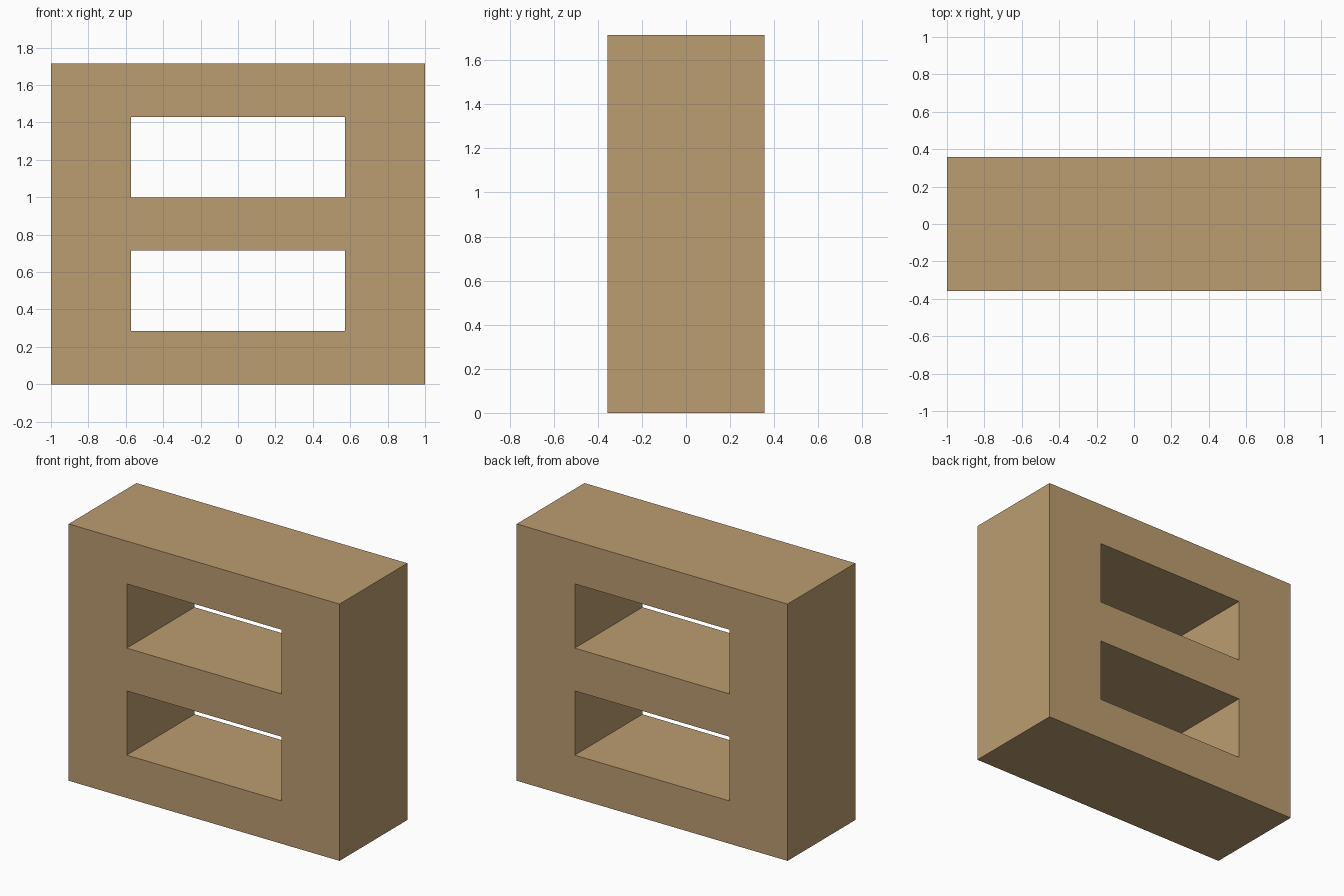
import bpy
import bmesh

cube = bpy.data.objects.get("Cube")
if cube:
    bpy.data.objects.remove(cube, do_unlink=True)

# Proportions follow a module of one seventh of a unit
U = 1 / 7
XS = [-7 * U, -4 * U, 4 * U, 7 * U]
ZS = [0, 2 * U, 5 * U, 7 * U, 10 * U, 12 * U]
DEPTH = 5 * U
OPENINGS = {(1, 1), (1, 3)}  # (column, row) cells left open

tan = bpy.data.materials.new("tan")
tan.use_nodes = True
colour = (0.503, 0.337, 0.165, 1)
tan.diffuse_color = colour
tan.node_tree.nodes["Principled BSDF"].inputs["Base Color"].default_value = colour

# Front face as a grid of cells, with two cells left out
bm = bmesh.new()
grid = [[bm.verts.new((x, -DEPTH / 2, z)) for z in ZS] for x in XS]
for i in range(len(XS) - 1):
    for j in range(len(ZS) - 1):
        if (i, j) not in OPENINGS:
            bm.faces.new((grid[i][j], grid[i + 1][j],
                          grid[i + 1][j + 1], grid[i][j + 1]))

# Extrude to the back, keeping the front, so the openings run right through
ext = bmesh.ops.extrude_face_region(bm, geom=bm.faces[:], use_keep_orig=True)
back = [g for g in ext["geom"] if isinstance(g, bmesh.types.BMVert)]
bmesh.ops.translate(bm, verts=back, vec=(0, DEPTH, 0))
bmesh.ops.recalc_face_normals(bm, faces=bm.faces[:])

mesh = bpy.data.meshes.new("block_frame")
bm.to_mesh(mesh)
bm.free()
mesh.materials.append(tan)
frame = bpy.data.objects.new("block_frame", mesh)
bpy.context.collection.objects.link(frame)
